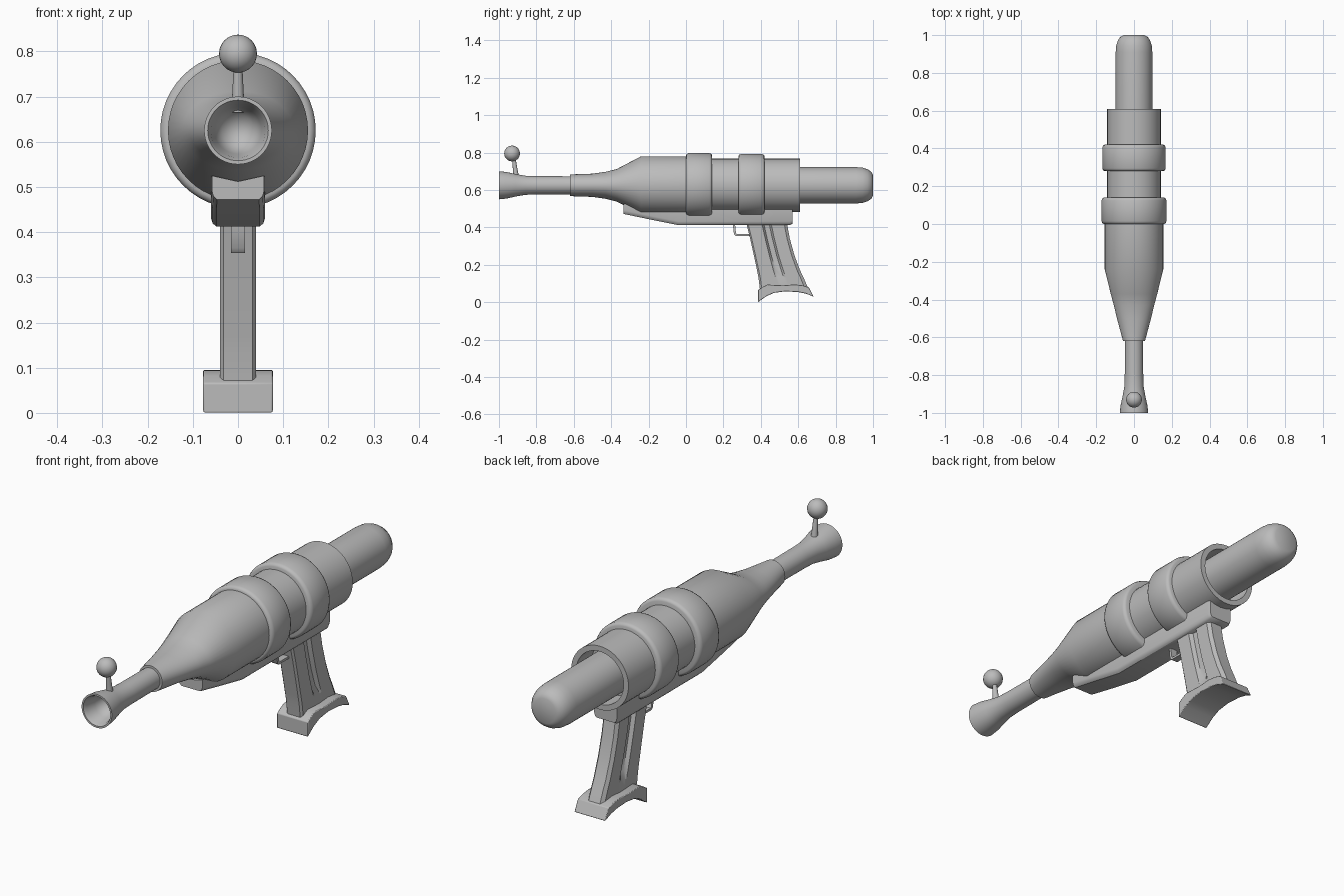
import bpy, bmesh, math
from mathutils import Vector

if bpy.data.objects.get("Cube"):
    bpy.data.objects.remove(bpy.data.objects["Cube"], do_unlink=True)

metal = bpy.data.materials.new("grey metal")
metal.use_nodes = True
GREY = (0.5, 0.5, 0.5, 1)
metal.diffuse_color = GREY
metal.node_tree.nodes["Principled BSDF"].inputs["Base Color"].default_value = GREY

AXIS_Z = 0.625


def finish(name, bm, angle=40):
    bmesh.ops.recalc_face_normals(bm, faces=bm.faces)
    mesh = bpy.data.meshes.new(name)
    bm.to_mesh(mesh)
    bm.free()
    mesh.materials.append(metal)
    obj = bpy.data.objects.new(name, mesh)
    bpy.context.collection.objects.link(obj)
    bpy.ops.object.select_all(action='DESELECT')
    obj.select_set(True)
    bpy.context.view_layer.objects.active = obj
    bpy.ops.object.shade_smooth_by_angle(angle=math.radians(angle))
    return obj


def loft(name, rings, angle=40):
    """Skin closed rings of points and cap both ends."""
    bm = bmesh.new()
    loops = [[bm.verts.new(p) for p in ring] for ring in rings]
    n = len(loops[0])
    for a, b in zip(loops, loops[1:]):
        for i in range(n):
            j = (i + 1) % n
            bm.faces.new((a[i], a[j], b[j], b[i]))
    bm.faces.new(loops[0])
    bm.faces.new(loops[-1])
    return finish(name, bm, angle)


def turned(name, profile, n=48, angle=40):
    """Turn (y, half width[, half height]) stations around the barrel axis."""
    rings = []
    for y, rx, *rz in profile:
        rz = rz[0] if rz else rx
        rings.append([(rx * math.cos(t), y, AXIS_Z + rz * math.sin(t))
                      for t in (math.tau * i / n for i in range(n))])
    return loft(name, rings, angle)


def plate(name, outline, half, bevel=0.0):
    """Extrude a (y, z) outline across x."""
    obj = loft(name, [[(x, y, z) for y, z in outline] for x in (-half, half)])
    if bevel:
        mod = obj.modifiers.new("soft edges", 'BEVEL')
        mod.width, mod.segments = bevel, 2
    return obj


# Flared muzzle with a hollow bowl
turned("muzzle", [(-0.89, 0.008), (-0.9, 0.035), (-0.94, 0.052), (-0.985, 0.06),
                  (-1.0, 0.067), (-1.0, 0.075), (-0.96, 0.071), (-0.91, 0.06),
                  (-0.86, 0.051), (-0.8, 0.049), (-0.6, 0.048)], angle=60)

# Tapering body, wider than it is tall along the neck
turned("body", [(-0.62, 0.058, 0.058), (-0.5, 0.09, 0.062), (-0.43, 0.107, 0.072),
                (-0.37, 0.123, 0.087), (-0.24, 0.155), (0.02, 0.155)])

# Collars with rounded rims
for name, start, radius in (("front_collar", 0.0, 0.172), ("rear_collar", 0.28, 0.168)):
    end = start + 0.14
    turned(name, [(start, 0.12), (start, radius - 0.013), (start + 0.004, radius - 0.005),
                  (start + 0.015, radius), (end - 0.015, radius),
                  (end - 0.004, radius - 0.005), (end, radius - 0.013), (end, 0.12)], angle=50)

# Waist between the collars and hollow rear sleeve
turned("waist", [(0.12, 0.142), (0.3, 0.142)])
turned("rear_sleeve", [(0.4, 0.142), (0.61, 0.142), (0.61, 0.118), (0.5, 0.118)])

# Rear canister with domed end
turned("rear_canister", [(0.48, 0.097), (0.91, 0.097), (0.945, 0.094), (0.97, 0.086),
                         (0.99, 0.073), (1.0, 0.055)], angle=50)

# Bead sight on a tapered stem
stem = []
for z, y, r in ((0.665, -0.907, 0.016), (0.7, -0.912, 0.013), (0.78, -0.922, 0.009)):
    stem.append([(r * math.cos(t), y + r * math.sin(t), z)
                 for t in (math.tau * i / 16 for i in range(16))])
loft("sight_stem", stem)
bm = bmesh.new()
bmesh.ops.create_uvsphere(bm, u_segments=24, v_segments=16, radius=0.042)
bmesh.ops.translate(bm, verts=bm.verts, vec=Vector((0, -0.93, 0.795)))
finish("sight_ball", bm)

# Under rail with a rounded belly and upturned nose
rings = []
for y, low, high, w in ((-0.335, 0.472, 0.525, 0.058), (-0.2, 0.444, 0.515, 0.06),
                        (-0.04, 0.412, 0.5, 0.06), (0.555, 0.412, 0.497, 0.06),
                        (0.57, 0.42, 0.495, 0.056)):
    half = [(w, high), (w, low + 0.02), (w * 0.94, low + 0.008), (w * 0.8, low)]
    rings.append([(0, y, high - 0.013)] + [(x, y, z) for x, z in half]
                 + [(-x, y, z) for x, z in reversed(half)])
loft("under_rail", rings)

# Trigger loop
plate("trigger_loop", [(0.25, 0.42), (0.256, 0.365), (0.266, 0.354), (0.345, 0.354),
                       (0.345, 0.364), (0.272, 0.364), (0.267, 0.37), (0.262, 0.42)], 0.016)

# Raked grip with a groove down each side
rings = []
for z, front, back, depth in ((0.42, 0.323, 0.54, 0.016), (0.34, 0.343, 0.555, 0.016),
                              (0.25, 0.363, 0.58, 0.016), (0.17, 0.38, 0.61, 0.014),
                              (0.135, 0.387, 0.627, 0.0), (0.07, 0.395, 0.655, 0.0)):
    w = 0.04
    side = [(0.0, 0.032), (0.04, w), (0.38, w), (0.43, w - depth),
            (0.56, w - depth), (0.61, w), (0.93, w), (1.0, 0.028)]
    right = [(x, front + f * (back - front), z) for f, x in side]
    rings.append(right + [(-x, y, zz) for x, y, zz in reversed(right)])
loft("grip", rings, 30)

# Flared foot with an arched underside
plate("grip_foot", [(0.385, 0.0), (0.385, 0.066), (0.41, 0.082), (0.435, 0.094),
                    (0.52, 0.09), (0.58, 0.095), (0.625, 0.09), (0.657, 0.08),
                    (0.682, 0.03), (0.64, 0.046), (0.6, 0.054), (0.53, 0.058),
                    (0.47, 0.05), (0.43, 0.032)], 0.077, 0.003)
